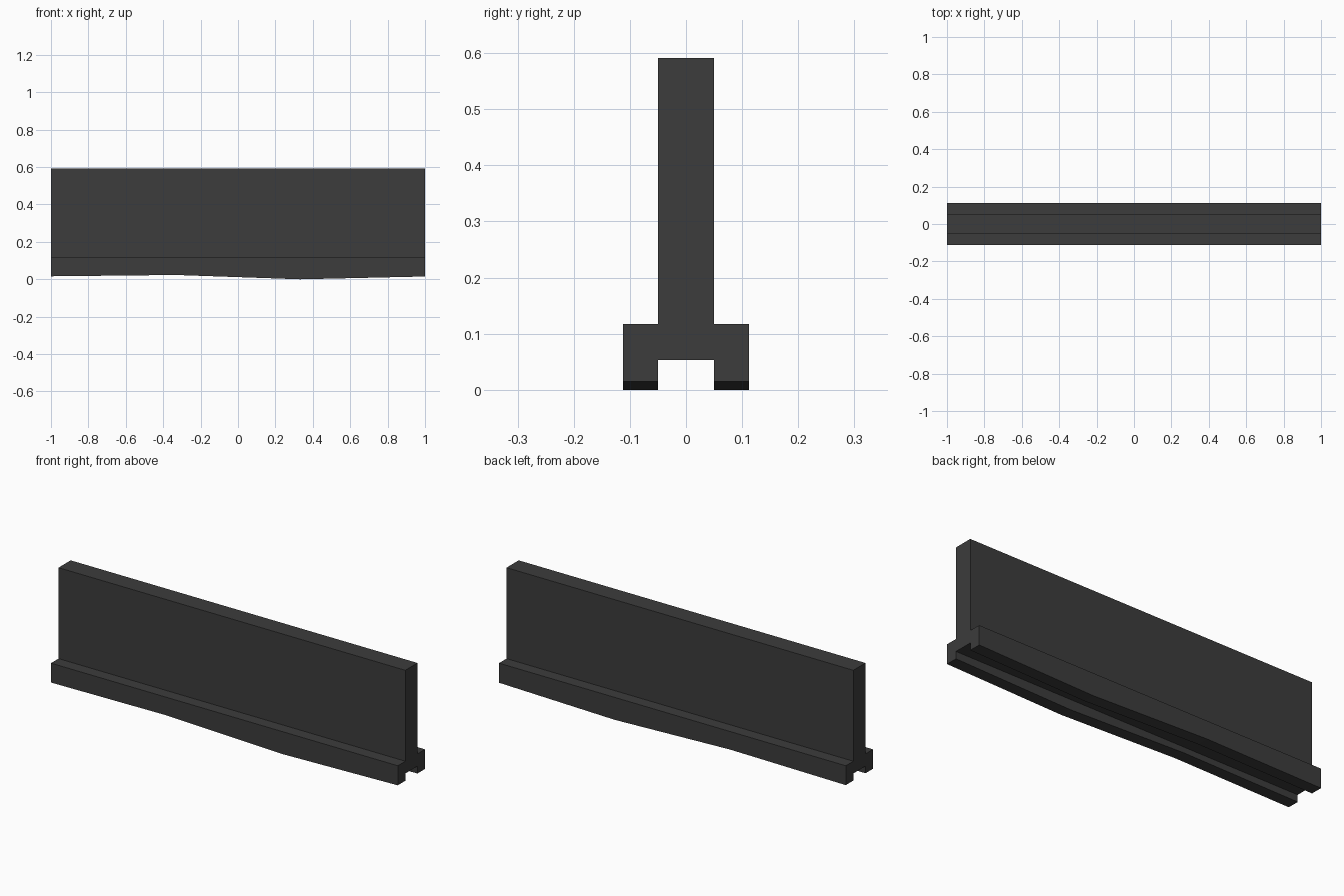
import bpy, bmesh

if "Cube" in bpy.data.objects:
    bpy.data.objects.remove(bpy.data.objects["Cube"])

dark = bpy.data.materials.new("dark_grey")
dark.diffuse_color = (0.045, 0.045, 0.045, 1)
dark.use_nodes = True
dark.node_tree.nodes["Principled BSDF"].inputs["Base Color"].default_value = dark.diffuse_color


def extrude_profile(name, profile, axis, start, end):
    """Extrude a closed 2D profile along x (profile = y,z) or y (profile = x,z)."""
    bm = bmesh.new()
    place = (lambda p: (start, p[0], p[1])) if axis == 'x' else (lambda p: (p[0], start, p[1]))
    face = bm.faces.new([bm.verts.new(place(p)) for p in profile])
    ext = bmesh.ops.extrude_face_region(bm, geom=[face])
    moved = [g for g in ext['geom'] if isinstance(g, bmesh.types.BMVert)]
    step = end - start
    bmesh.ops.translate(bm, verts=moved, vec=(step, 0, 0) if axis == 'x' else (0, step, 0))
    bmesh.ops.recalc_face_normals(bm, faces=bm.faces)
    mesh = bpy.data.meshes.new(name)
    bm.to_mesh(mesh)
    bm.free()
    mesh.materials.append(dark)
    obj = bpy.data.objects.new(name, mesh)
    bpy.context.collection.objects.link(obj)
    return obj


# Upright panel
T = 0.05
extrude_profile("wall_panel", [(-T, 0.053), (T, 0.053), (T, 0.591), (-T, 0.591)], 'x', -1, 1)

# Base rail on each side, with an uneven lower edge
rail = [(-1, 0.117), (-1, 0.016), (-0.333, 0.023), (0.333, 0.0), (1, 0.015), (1, 0.117)]
for side, name in ((-1, "front_base_rail"), (1, "back_base_rail")):
    extrude_profile(name, rail, 'y', side * T, side * 0.112)
